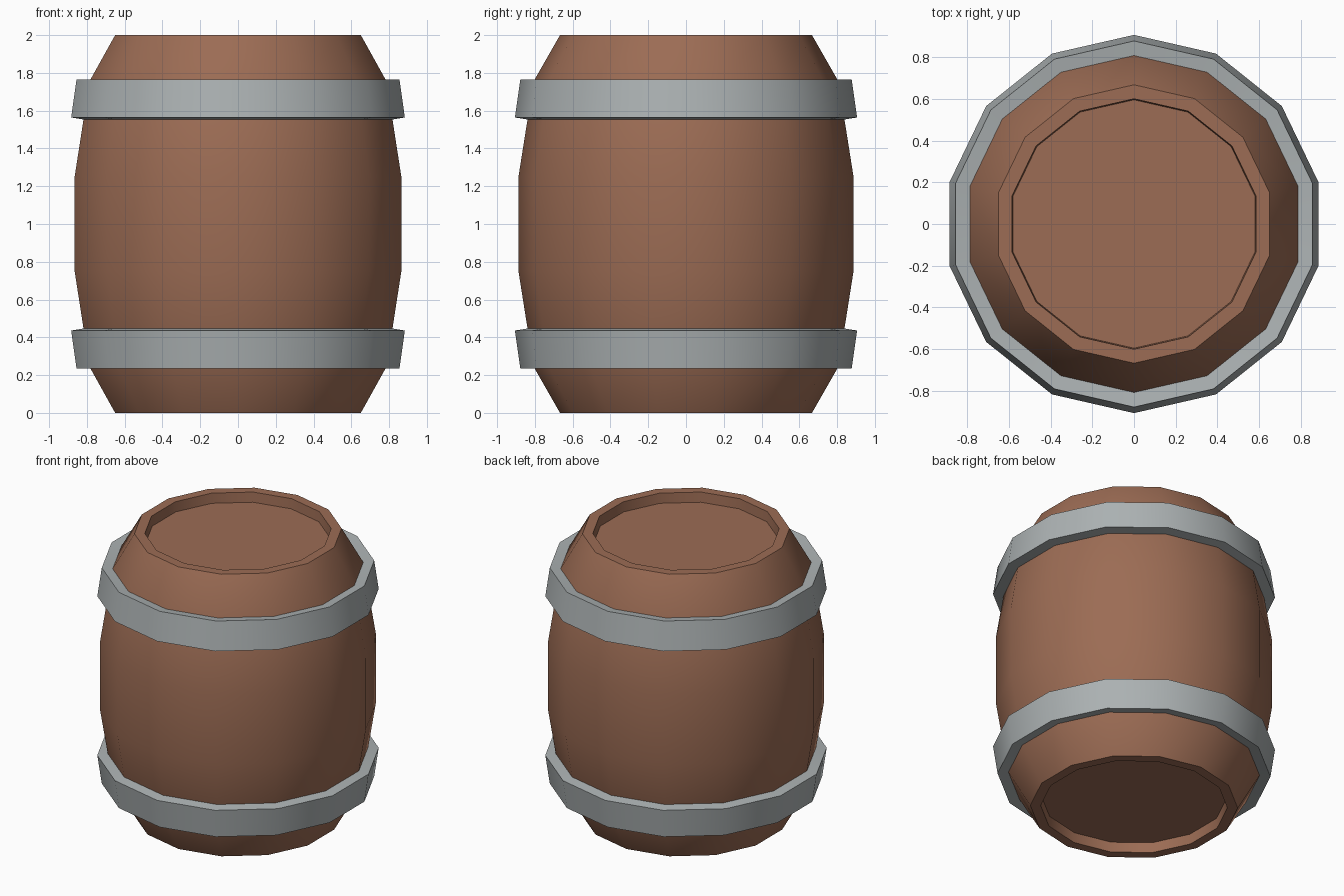
import bpy, bmesh, math

if "Cube" in bpy.data.objects:
    bpy.data.objects.remove(bpy.data.objects["Cube"])

SIDES = 14


def material(name, rgb):
    m = bpy.data.materials.new(name)
    m.diffuse_color = (*rgb, 1)
    m.use_nodes = True
    m.node_tree.nodes["Principled BSDF"].inputs["Base Color"].default_value = m.diffuse_color
    return m


wood = material("brown wood", (0.332, 0.150, 0.089))
metal = material("grey metal", (0.413, 0.445, 0.451))


def lathe(name, profile, mat, closed):
    """Spin (radius, z) points round z; an open profile gets its ends capped."""
    bm = bmesh.new()
    rings = []
    for r, z in profile:
        angles = [math.pi / 2 + 2 * math.pi * i / SIDES for i in range(SIDES)]
        rings.append([bm.verts.new((r * math.cos(a), r * math.sin(a), z)) for a in angles])
    pairs = list(zip(rings, rings[1:]))
    if closed:
        pairs.append((rings[-1], rings[0]))
    for low, high in pairs:
        for i in range(SIDES):
            j = (i + 1) % SIDES
            bm.faces.new((low[i], low[j], high[j], high[i]))
    if not closed:
        bm.faces.new(rings[0][::-1])
        bm.faces.new(rings[-1])
    bmesh.ops.recalc_face_normals(bm, faces=bm.faces)
    mesh = bpy.data.meshes.new(name)
    bm.to_mesh(mesh)
    bm.free()
    mesh.materials.append(mat)
    obj = bpy.data.objects.new(name, mesh)
    bpy.context.collection.objects.link(obj)
    bpy.ops.object.select_all(action='DESELECT')
    obj.select_set(True)
    bpy.context.view_layer.objects.active = obj
    bpy.ops.object.shade_smooth_by_angle(angle=math.radians(35))
    return obj


# Bulging body with a recessed head at each end
half = [(0.595, 0.07), (0.60, 0.0), (0.667, 0.0), (0.807, 0.245), (0.887, 0.75)]
lathe("barrel_body", half + [(r, 2 - z) for r, z in reversed(half)], wood, False)

# Tapered hoops, mirrored about the middle
hoop = [(0.877, 0.235), (0.906, 0.436), (0.830, 0.448), (0.800, 0.246)]
lathe("lower_hoop", hoop, metal, True)
lathe("upper_hoop", [(r, 2 - z) for r, z in hoop], metal, True)
